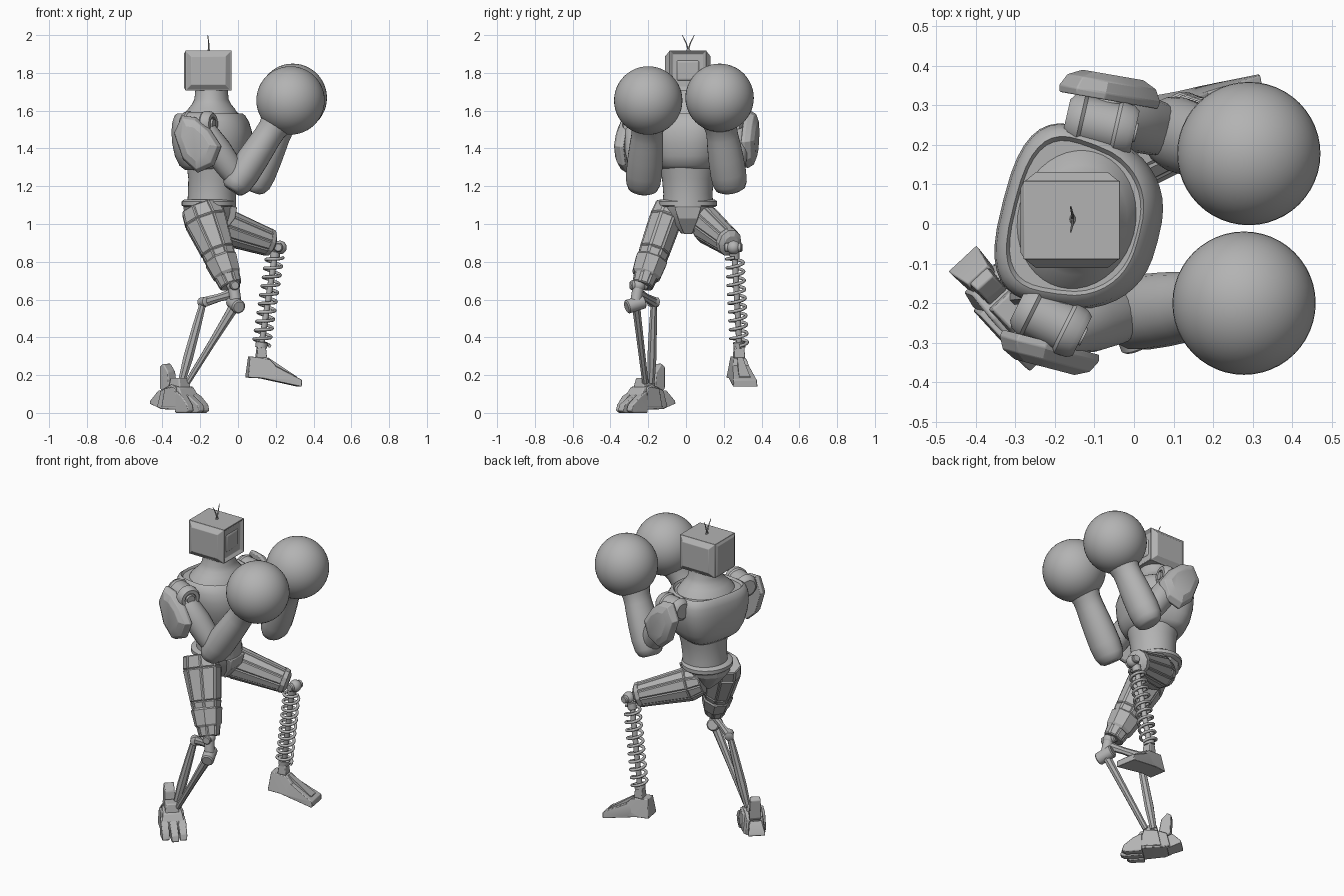
import bpy, bmesh, math
from mathutils import Vector as V

cube = bpy.data.objects.get("Cube")
if cube:
    bpy.data.objects.remove(cube)

GREY = (0.45, 0.45, 0.45, 1)
metal = bpy.data.materials.new("plain grey")
metal.use_nodes = True
metal.diffuse_color = GREY
metal.node_tree.nodes["Principled BSDF"].inputs["Base Color"].default_value = GREY


def finish(name, bm, angle=35, bevel=0):
    bmesh.ops.recalc_face_normals(bm, faces=bm.faces[:])
    mesh = bpy.data.meshes.new(name)
    bm.to_mesh(mesh)
    bm.free()
    mesh.materials.append(metal)
    ob = bpy.data.objects.new(name, mesh)
    bpy.context.collection.objects.link(ob)
    bpy.ops.object.select_all(action='DESELECT')
    ob.select_set(True)
    bpy.context.view_layer.objects.active = ob
    bpy.ops.object.shade_smooth_by_angle(angle=math.radians(angle))
    if bevel:
        m = ob.modifiers.new("bevel", 'BEVEL')
        m.width, m.segments = bevel, 2
    return ob


def loft(name, rings, angle=35, panels=0):
    """Skin a stack of point rings and cap both ends."""
    bm = bmesh.new()
    rows = [[bm.verts.new(p) for p in r] for r in rings]
    n = len(rows[0])
    sides = []
    for lo, hi in zip(rows, rows[1:]):
        for i in range(n):
            j = (i + 1) % n
            sides.append(bm.faces.new((lo[i], lo[j], hi[j], hi[i])))
    bm.faces.new(rows[0])
    bm.faces.new(rows[-1])
    bmesh.ops.recalc_face_normals(bm, faces=bm.faces[:])
    if panels:
        bmesh.ops.inset_individual(bm, faces=sides, thickness=panels, depth=panels * 0.6)
    return finish(name, bm, angle)


def limb(name, a, b, prof, n=20, hint=(1, 0, 0), **kw):
    """Sweep (t, radius along hint, cross radius) sections from a to b."""
    a, b = V(a), V(b)
    ax = (b - a).normalized()
    h = V(hint)
    u = (h - ax * h.dot(ax)).normalized()
    w = ax.cross(u)
    rings = []
    for t, ru, rw in prof:
        c = a + (b - a) * t
        rings.append([c + u * ru * math.cos(k) + w * rw * math.sin(k)
                      for k in [(i + 0.5) * math.tau / n for i in range(n)]])
    return loft(name, rings, **kw)


def rod(name, a, b, r, n=16):
    return limb(name, a, b, [(0, r * .8, r * .8), (.06, r, r), (.94, r, r), (1, r * .8, r * .8)], n, (.1, .3, .9))


def ball(name, c, r, seg=24):
    bm = bmesh.new()
    bmesh.ops.create_uvsphere(bm, u_segments=seg, v_segments=seg // 2, radius=r)
    bmesh.ops.translate(bm, verts=bm.verts[:], vec=c)
    return finish(name, bm, 60)


def hull(name, pts, bevel=0):
    bm = bmesh.new()
    for p in pts:
        bm.verts.new(p)
    bmesh.ops.convex_hull(bm, input=bm.verts[:])
    bmesh.ops.delete(bm, geom=[v for v in bm.verts if not v.link_faces], context='VERTS')
    bmesh.ops.dissolve_limit(bm, angle_limit=0.02, verts=bm.verts[:], edges=bm.edges[:])
    return finish(name, bm, 25, bevel)


def frame(ox, oy, dx, dy):
    """Forward / left / height coordinates turned about the vertical."""
    d = V((dx, dy)).normalized()
    return lambda f, s, z: V((ox + d.x * f - d.y * s, oy + d.y * f + d.x * s, z))


def slab(name, fr, section, s0=0, bevel=0):
    """Hull of a mirrored (forward, height, half width) side section."""
    return hull(name, [fr(f, s0 + k * w, z) for f, z, w in section for k in (-1, 1)], bevel)


def ring_stack(name, fr, rows, taper=0.0, power=1.0, n=40, angle=40):
    """Rounded horizontal sections (z, forward shift, depth, width)."""
    rings = []
    for z, off, rx, ry in rows:
        ring = []
        for i in range(n):
            c, s = math.cos(i * math.tau / n), math.sin(i * math.tau / n)
            u = math.copysign(abs(c) ** power, c) * rx
            v = math.copysign(abs(s) ** power, s) * ry * (1 - taper * c)
            ring.append(fr(off + u, v, z))
        rings.append(ring)
    return loft(name, rings, angle)


torso = frame(-0.14, 0.01, 0.97, -0.25)
hips = frame(-0.15, 0.01, 1, 0)

# Torso, neck and waist
ring_stack("chest_shell", torso, [
    (1.285, 0, .13, .14), (1.31, .005, .165, .17), (1.36, .005, .187, .195), (1.43, .005, .2, .216),
    (1.49, .005, .202, .225), (1.54, 0, .192, .223), (1.575, -.005, .175, .21), (1.585, -.005, .163, .194),
    (1.572, -.005, .156, .184)], taper=.18, power=.72)
ring_stack("neck", torso, [(1.55, -.005, .16, .19), (1.585, -.005, .142, .168), (1.61, 0, .122, .14),
                           (1.635, 0, .102, .118), (1.66, 0, .09, .102), (1.72, 0, .084, .095)])
ring_stack("abdomen", hips, [(1.09, .01, .13, .135), (1.16, .012, .127, .13), (1.24, .018, .131, .137),
                             (1.32, .022, .145, .155)])
ring_stack("belt", hips, [(1.09, -.005, .132, .145), (1.098, -.005, .143, .155), (1.12, -.005, .143, .155),
                          (1.13, -.005, .13, .14)], angle=50)
ring_stack("pelvis", hips, [(.95, .02, .05, .035), (1.0, .01, .095, .08), (1.06, -.005, .13, .125),
                            (1.095, -.005, .135, .137)], n=12, angle=20)
slab("crotch_plate", hips, [(.05, .95, .022), (.07, .945, .022), (.10, 1.09, .07), (.145, 1.09, .07),
                            (.135, 1.03, .055)], bevel=.006)

# Head: a boxy set with a sunken screen and raised side panels
bm = bmesh.new()
bmesh.ops.create_cube(bm, size=1)
for v in bm.verts:
    v.co = V((-.157 + v.co.x * .244, .01 + v.co.y * .198, 1.812 + v.co.z * .212))
bm.normal_update()
for axis, border, depth in ((V((0, 1, 0)), .044, .022), (V((0, -1, 0)), .044, .022),
                            (V((1, 0, 0)), .028, -.014), (V((-1, 0, 0)), .025, .008)):
    face = max(bm.faces, key=lambda f: f.normal.dot(axis) * 10 + f.calc_center_median().dot(axis))
    bmesh.ops.inset_region(bm, faces=[face], thickness=.006, depth=0)
    bmesh.ops.inset_region(bm, faces=[face], thickness=border - .006, depth=depth)
finish("head", bm, 30, bevel=.008)
slab("screen", frame(-.157, .01, 1, 0), [(.09, 1.745, .07), (.09, 1.88, .07), (.114, 1.765, .055),
                                         (.114, 1.86, .055)], bevel=.006)
ring_stack("antenna_base", frame(-.155, .012, 1, 0), [(1.91, 0, .01, .018), (1.923, 0, .006, .01)], n=12)
for side, k in (("left", 1), ("right", -1)):
    mid = (-.155, .012 + k * .01, 1.955)
    limb(side + "_antenna_stem", (-.155, .012, 1.92), mid, [(0, .004, .004), (1, .0035, .0035)], 8)
    limb(side + "_antenna_tip", mid, (-.16, .012 + k * .032, 2.0), [(0, .0035, .0035), (1, .002, .002)], 8)

# Shoulders and their outer guards
outline = [(-.13, 1.48), (-.085, 1.575), (-.01, 1.565), (.07, 1.5), (.13, 1.41), (.09, 1.31), (0, 1.27), (-.08, 1.34)]
for side, k, guard, lift, front in (("left", 1, frame(-.118, .002, .98, -.17), .025, .25),
                                    ("right", -1, frame(-.13, .006, .957, -.25), 0, .282)):
    hull(side + "_shoulder_guard",
         [guard(f * grow, k * s, 1.43 + lift + (z - 1.43) * grow) for f, z in outline
          for s, grow in ((.315, .97), (.332, 1), (.362, .88), (.38, .6))], bevel=.003)
    limb(side + "_shoulder", torso(-.095, k * .245, 1.53), torso(.082, k * front, 1.53),
         [(0, .045, .045), (.06, .06, .06), (.2, .07, .07), (.25, .063, .063), (.7, .063, .063), (.75, .07, .07),
          (.92, .066, .066), (1, .056, .056), (1, .036, .036), (.95, .034, .034), (.95, .026, .026),
          (1.03, .024, .024)], 24, (0, 0, 1))
    rod(side + "_shoulder_axle", torso(0, k * .16, 1.53), torso(0, k * .33, 1.5), .045)

# Arms and big round gloves
arms = {"left": ((-.065, .275, 1.50), (.1, .23, 1.23), (.215, .187, 1.5), (.29, .178, 1.668)),
        "right": ((-.185, -.265, 1.50), (.003, -.225, 1.23), (.18, -.203, 1.5), (.278, -.2, 1.654))}
for side, (shoulder, elbow, wrist, glove) in arms.items():
    limb(side + "_upper_arm", shoulder, elbow,
         [(-.05, .05, .05), (.05, .066, .066), (.4, .075, .075), (.7, .07, .07), (.9, .062, .062), (1.05, .05, .05)])
    limb(side + "_forearm", elbow, wrist,
         [(-.2, .045, .055), (-.16, .062, .078), (-.05, .079, .091), (.15, .085, .096), (.45, .083, .094),
          (.7, .079, .089), (.85, .076, .085), (1.0, .077, .084), (1.15, .09, .095)], angle=45)
    ball(side + "_glove", glove, .181, 48)

# Thighs with raised panels
limb("right_thigh", (-.2, -.085, 1.09), (-.032, -.235, .66),
     [(0, .105, .08), (.16, .115, .088), (.55, .089, .082), (.97, .058, .055)], 8, angle=20, panels=.009)
limb("right_thigh_band", (-.2, -.085, 1.09), (-.032, -.235, .66),
     [(.62, .08, .08), (.65, .092, .09), (.83, .078, .082), (.86, .066, .07)], 8, angle=20)
limb("left_thigh", (-.17, .08, 1.02), (.18, .237, .896),
     [(0, .075, .06), (.2, .1, .077), (.93, .071, .064)], 10, (0, 0, 1), angle=20, panels=.009)
limb("left_thigh_cap", (-.17, .08, 1.02), (.18, .237, .896),
     [(.9, .06, .055), (.92, .077, .069), (.98, .073, .065), (1.02, .045, .04)], 10, (0, 0, 1), angle=20)

# Spring leg
knee, ankle = V((.2, .256, .865)), V((.122, .283, .345))
ball("left_knee", (.222, .252, .876), .036)
rod("left_knee_pin", (.212, .205, .876), (.228, .297, .876), .024)
rod("left_spring_core", knee, ankle, .016)
rod("spring_top_cup", knee + V((0, 0, -.01)), knee.lerp(ankle, .1), .026)
rod("spring_bottom_cup", knee.lerp(ankle, .94), ankle, .032)
ax = (ankle - knee).normalized()
u = (V((1, 0, 0)) - ax * ax.x).normalized()
w = ax.cross(u)
curve = bpy.data.curves.new("left_spring", 'CURVE')
curve.dimensions, curve.bevel_depth, curve.bevel_resolution = '3D', .0085, 2
TURNS, STEPS = 10, 20
line = curve.splines.new('POLY')
line.points.add(TURNS * STEPS)
for i, p in enumerate(line.points):
    k = i * math.tau / STEPS
    c = knee.lerp(ankle, .07 + .9 * i / (TURNS * STEPS))
    p.co = (*(c + (u * math.cos(k) + w * math.sin(k)) * .044), 1)
curve.materials.append(metal)
bpy.context.collection.objects.link(bpy.data.objects.new("left_spring", curve))

# Left foot
lf = frame(.12, .28, .98, .16)
slab("left_ankle", lf, [(-.025, .29, .03), (-.018, .358, .025), (.03, .29, .03), (.025, .352, .025)], bevel=.005)
slab("left_heel", lf, [(-.075, .187, .055), (-.062, .3, .035), (.04, .285, .035), (.075, .25, .042),
                       (.06, .18, .058)], bevel=.004)
slab("left_foot", lf, [(-.03, .19, .055), (0, .268, .038), (.07, .252, .042), (.212, .175, .062),
                       (.21, .138, .066), (.06, .178, .06)], bevel=.004)
slab("left_instep", lf, [(.02, .27, .015), (.04, .292, .015), (.19, .18, .03), (.19, .192, .03)])

# Right knee, calf linkage
ball("right_knee", (-.025, -.25, .675), .036)
rod("right_knee_pin", (-.04, -.205, .675), (-.015, -.295, .675), .025)
rod("right_knee_link", (-.025, -.25, .68), (-.01, -.268, .575), .03)
rod("right_knee_hinge", (-.03, -.222, .59), (.005, -.315, .56), .037, n=20)
limb("right_calf_lever", (-.015, -.255, .635), (-.185, -.165, .585),
     [(0, .03, .022), (.5, .022, .016), (1, .028, .022)], 8, (0, 0, 1), angle=25)
rod("right_calf_pin", (-.195, -.15, .585), (-.165, -.195, .59), .026)
limb("right_calf_front", (-.015, -.265, .57), (-.268, -.215, .16),
     [(0, .03, .024), (.15, .026, .022), (.5, .02, .02), (1, .016, .018)], 8, angle=25)
limb("right_calf_back", (-.18, -.17, .6), (-.3, -.185, .16),
     [(0, .018, .016), (.3, .024, .022), (.7, .028, .026), (1, .02, .02)], 8, angle=25)

# Right foot: arch, spread toes, heel spur and heel guard
rf = frame(-.308, -.222, .68, -.73)
slab("right_ankle", rf, [(-.05, .1, .045), (-.04, .185, .033), (.03, .185, .033), (.05, .1, .045)], bevel=.006)
slab("right_arch", rf, [(-.12, .03, .055), (-.1, .12, .045), (-.02, .15, .05), (.05, .135, .055), (.1, .06, .068),
                        (.1, .015, .072), (-.08, .02, .064)], bevel=.006)
for label, s, reach in (("inner", .05, .145), ("middle", 0, .16), ("outer", -.05, .13)):
    slab("right_toe_" + label, rf, [(.04, .0, .023), (.04, .115, .02), (.09, .09, .023), (reach, .045, .021),
                                    (reach + .012, .012, .019), (reach - .01, .0, .02)], s, bevel=.005)
slab("right_heel_spur", rf, [(-.1, .02, .042), (-.09, .1, .035), (-.185, .05, .048), (-.18, .065, .048),
                             (-.13, .12, .035)], bevel=.004)
slab("right_heel_guard", rf, [(-.09, .1, .03), (-.12, .13, .035), (-.125, .245, .03), (-.1, .262, .028),
                              (-.065, .22, .028), (-.05, .13, .03)], bevel=.005)
for s in (-.052, .052):
    slab("right_foot_side_block", rf, [(-.07, .03, .018), (-.05, .13, .014), (.03, .14, .014), (.06, .03, .019)],
         s, bevel=.004)
